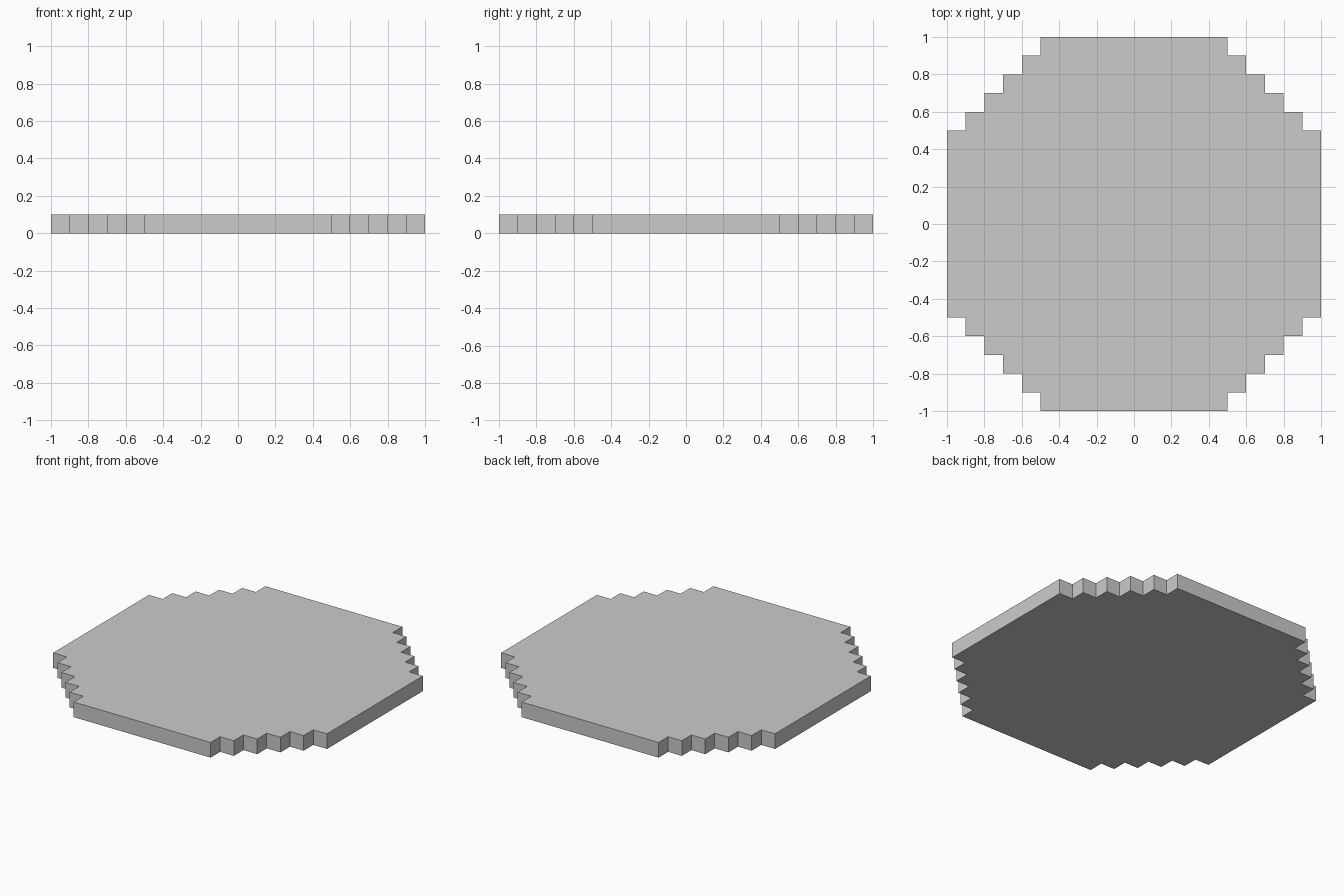
import bpy, bmesh

if "Cube" in bpy.data.objects:
    bpy.data.objects.remove(bpy.data.objects["Cube"])

CELL = 0.1
HEIGHT = 0.1
# half-width in cells for each row, from the centre row outwards
HALF_WIDTHS = [10, 10, 10, 10, 10, 9, 8, 7, 6, 5]

bm = bmesh.new()
corners = {}


def corner(i, j):
    if (i, j) not in corners:
        corners[i, j] = bm.verts.new((i * CELL, j * CELL, 0))
    return corners[i, j]


# Square tiles of the stepped round footprint
for row, half in enumerate(HALF_WIDTHS):
    for j in (row, -row - 1):
        for i in range(-half, half):
            bm.faces.new([corner(i, j), corner(i + 1, j),
                          corner(i + 1, j + 1), corner(i, j + 1)])

# Raise the footprint into a closed slab
bottom = bm.faces[:]
result = bmesh.ops.extrude_face_region(bm, geom=bottom, use_keep_orig=True)
top = [g for g in result["geom"] if isinstance(g, bmesh.types.BMVert)]
bmesh.ops.translate(bm, verts=top, vec=(0, 0, HEIGHT))
bmesh.ops.recalc_face_normals(bm, faces=bm.faces[:])

mesh = bpy.data.meshes.new("stepped_round_slab")
bm.to_mesh(mesh)
bm.free()
slab = bpy.data.objects.new("stepped_round_slab", mesh)
bpy.context.collection.objects.link(slab)
